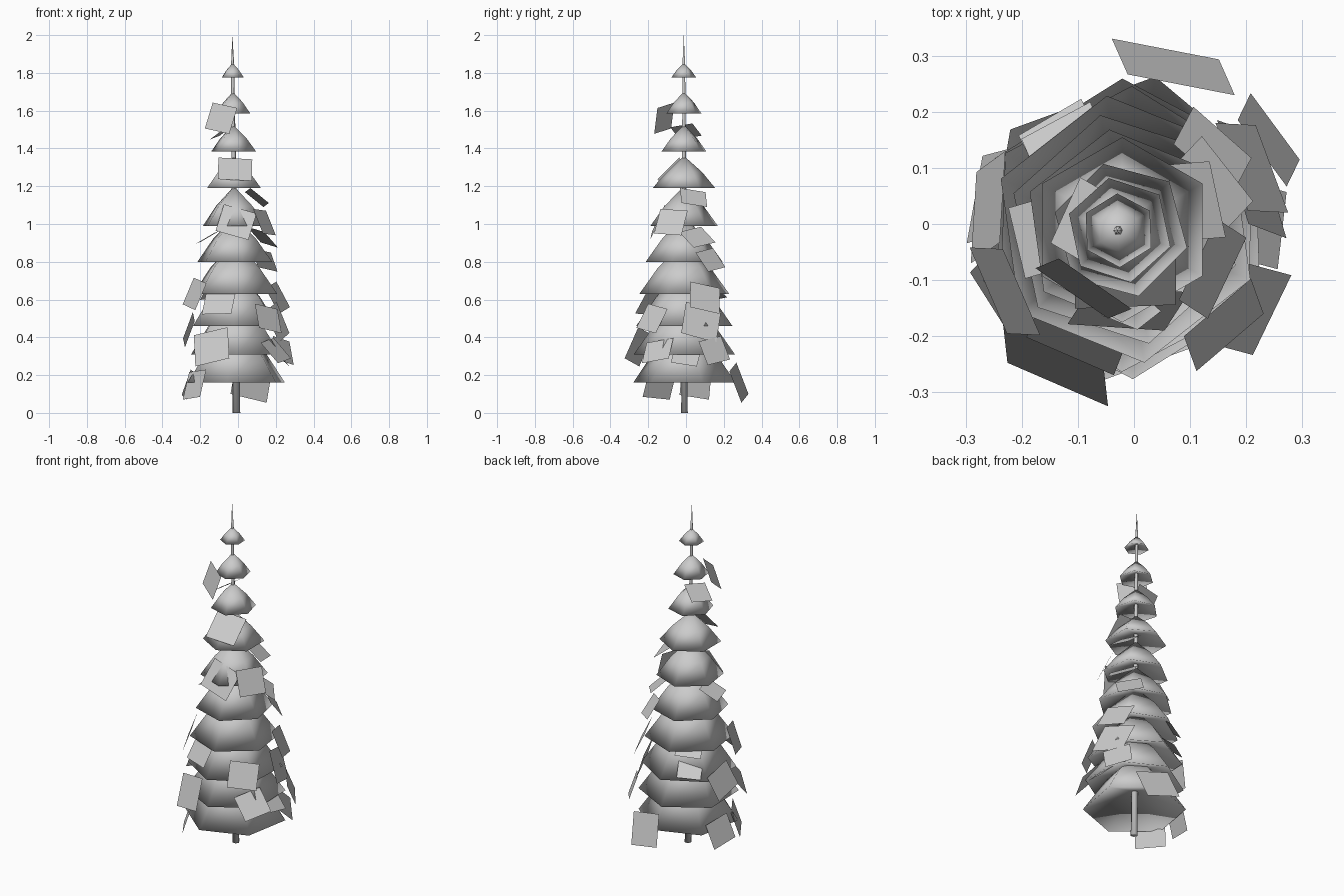
import bpy, math, random
from mathutils import Vector, Matrix

if "Cube" in bpy.data.objects:
    bpy.data.objects.remove(bpy.data.objects["Cube"])

random.seed(4)


def axis(z):
    """Centre of the slightly leaning trunk at height z."""
    return Vector((-0.008 - 0.011 * z, -0.008 - 0.002 * z, z))


def add_mesh(name, verts, faces, smooth=False):
    me = bpy.data.meshes.new(name)
    me.from_pydata(verts, [], faces)
    me.polygons.foreach_set("use_smooth", [smooth] * len(faces))
    ob = bpy.data.objects.new(name, me)
    bpy.context.collection.objects.link(ob)
    return ob


def lathe(name, bottom, sections, top, sides, turn=0.0):
    """Closed loft of polygon rings (height, radius) between two pole heights."""
    verts, faces = [], []
    for z, r in sections:
        for i in range(sides):
            a = turn + math.tau * i / sides
            verts.append(axis(z) + Vector((r * math.cos(a), r * math.sin(a), 0)))
    n = len(verts)
    verts += [axis(bottom), axis(top)]
    for i in range(sides):
        j = (i + 1) % sides
        for k in range(0, n - sides, sides):
            faces.append((k + i, k + j, k + sides + j, k + sides + i))
        faces.append((n, j, i))
        faces.append((n - sides + i, n - sides + j, n + 1))
    return add_mesh(name, verts, faces, True)


# Tapered trunk with a thin tip
lathe("trunk", 0, [(0, 0.02), (1.0, 0.014), (1.85, 0.008)], 2.0, 6)

# Hexagonal skirts of foliage: rim height, radius, cone height, turn
tiers = [(0.16, 0.275, 0.34, 20), (0.31, 0.268, 0.32, 32), (0.46, 0.255, 0.31, 28),
         (0.63, 0.24, 0.28, 38), (0.80, 0.208, 0.24, 42), (0.99, 0.18, 0.21, 38),
         (1.19, 0.165, 0.17, 30), (1.385, 0.122, 0.14, 45), (1.585, 0.095, 0.115, 42),
         (1.775, 0.066, 0.078, 32)]
for n, (z, r, h, turn) in enumerate(tiers):
    # Hollow underside rises to a third of the cone height
    lathe(f"foliage_tier_{n + 1}", z + h * 0.33,
          [(z, r), (z + h * 0.5, r * 0.58)], z + h, 6, math.radians(turn))

# Loose square sprays: x, y, z, upward tilt of the normal, size
sprays = [
    (-0.09, -0.115, 1.56, 15, 0.16), (-0.08, 0.0, 1.49, 55, 0.13),
    (-0.015, -0.09, 1.29, 45, 0.18), (0.10, 0.04, 1.14, 50, 0.14),
    (-0.01, -0.15, 1.01, 25, 0.18), (0.14, -0.08, 1.01, 25, 0.16),
    (0.13, 0.06, 0.93, 50, 0.15), (0.14, 0.13, 0.81, 35, 0.14),
    (-0.16, -0.02, 0.93, 60, 0.13), (-0.23, -0.12, 0.63, 20, 0.17),
    (-0.10, -0.20, 0.59, 30, 0.17), (-0.12, 0.14, 0.645, 50, 0.14),
    (0.21, 0.10, 0.61, 25, 0.17), (0.21, 0.08, 0.48, 18, 0.20),
    (0.16, -0.18, 0.50, 25, 0.16), (-0.26, 0.03, 0.44, 18, 0.17),
    (-0.14, -0.25, 0.35, 20, 0.20), (0.20, -0.15, 0.33, 40, 0.16),
    (0.24, 0.15, 0.33, 20, 0.15), (0.22, 0.0, 0.30, 45, 0.14),
    (-0.13, 0.15, 0.52, 50, 0.13), (-0.23, -0.14, 0.15, 18, 0.17),
    (-0.26, 0.05, 0.15, 18, 0.16), (0.07, 0.28, 0.16, 18, 0.20),
]
for n, (x, y, z, tilt, size) in enumerate(sprays):
    c, p = axis(z), Vector((x, y, z))
    yaw = math.atan2(y - c.y, x - c.x)
    # Card lies in its local YZ plane, normal facing outwards and up
    m = (Matrix.Translation(p) @ Matrix.Rotation(yaw, 4, 'Z')
         @ Matrix.Rotation(-math.radians(tilt), 4, 'Y')
         @ Matrix.Rotation(random.uniform(-0.35, 0.35), 4, 'X'))
    w, h = size * 0.5, size * 0.45
    quad = [m @ Vector((0, sy * w, sz * h))
            for sy, sz in ((-1, -1), (1, -1), (1, 1), (-1, 1))]
    add_mesh(f"spray_{n + 1}", quad, [(0, 1, 2, 3)])
